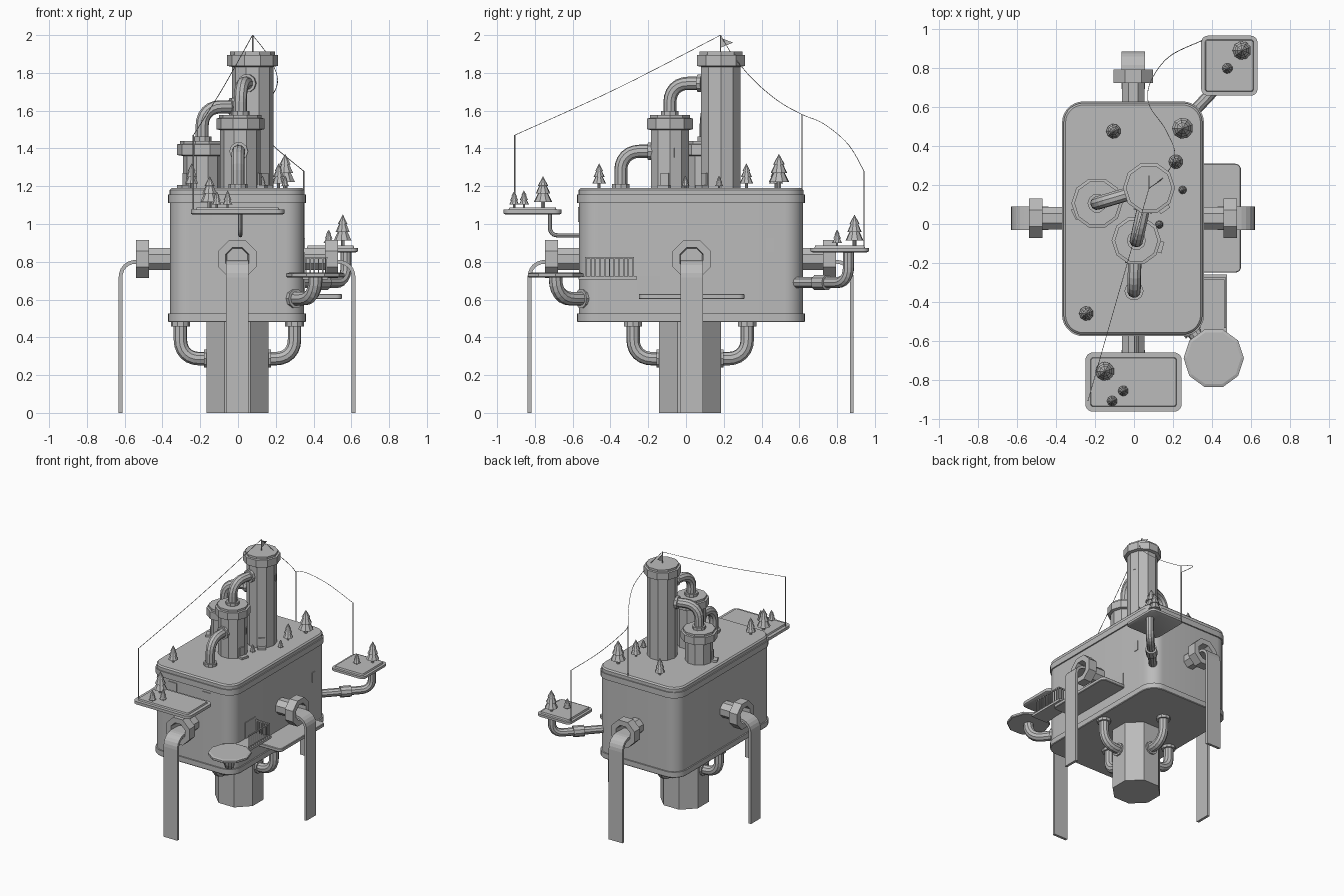
import bpy, bmesh, math
from mathutils import Vector as V, Quaternion

if "Cube" in bpy.data.objects:
    bpy.data.objects.remove(bpy.data.objects["Cube"])

grey = bpy.data.materials.new("plain_grey")
grey.diffuse_color = (0.5, 0.5, 0.5, 1)
grey.use_nodes = True
grey.node_tree.nodes["Principled BSDF"].inputs["Base Color"].default_value = grey.diffuse_color


def finish(name, bm, smooth=False):
    bmesh.ops.recalc_face_normals(bm, faces=bm.faces)
    me = bpy.data.meshes.new(name)
    bm.to_mesh(me)
    bm.free()
    me.materials.append(grey)
    if smooth:
        me.shade_smooth()
        me.set_sharp_from_angle(angle=math.radians(30))
    ob = bpy.data.objects.new(name, me)
    bpy.context.collection.objects.link(ob)
    return ob


def loft(name, rings, smooth=False):
    """Skin a list of equal-length point rings and cap both ends."""
    bm = bmesh.new()
    vs = [[bm.verts.new(p) for p in r] for r in rings]
    n = len(rings[0])
    for a, b in zip(vs, vs[1:]):
        for i in range(n):
            j = (i + 1) % n
            bm.faces.new((a[i], a[j], b[j], b[i]))
    bm.faces.new(vs[0])
    bm.faces.new(vs[-1])
    return finish(name, bm, smooth)


def lathe(name, base, profile, n=8, axis=(0, 0, 1), phase=0.0, smooth=False):
    """Revolve (radius, height) pairs about an axis from base."""
    q = V(axis).to_track_quat('Z', 'Y')
    ang = [phase + 2 * math.pi * i / n for i in range(n)]
    return loft(name, [[V(base) + q @ V((r * math.cos(a), r * math.sin(a), h)) for a in ang]
                       for r, h in profile], smooth)


def slab(name, x, y, levels, rad, seg=5, smooth=True):
    """Rounded rectangle lofted through (z, inset) levels."""
    rings = []
    for z, inset in levels:
        r = max(rad - inset, 0.005)
        ring = []
        for k, (sx, sy) in enumerate(((1, 1), (-1, 1), (-1, -1), (1, -1))):
            cx = (x[1] - inset - r) if sx > 0 else (x[0] + inset + r)
            cy = (y[1] - inset - r) if sy > 0 else (y[0] + inset + r)
            for i in range(seg + 1):
                a = (k + i / seg) * math.pi / 2
                ring.append((cx + r * math.cos(a), cy + r * math.sin(a), z))
        rings.append(ring)
    return loft(name, rings, smooth)


def box(name, c, s, turn=0.0):
    q = Quaternion((0, 0, 1), turn)
    sq = ((-1, -1), (1, -1), (1, 1), (-1, 1))
    return loft(name, [[V(c) + q @ V((a * s[0] / 2, b * s[1] / 2, h * s[2] / 2)) for a, b in sq]
                       for h in (-1, 1)])


def fillet(pts, r, n=6):
    pts = [V(p) for p in pts]
    out = [pts[0]]
    for a, b, c in zip(pts, pts[1:], pts[2:]):
        p, q = b + (a - b).normalized() * r, b + (c - b).normalized() * r
        for i in range(n + 1):
            t = i / n
            w = 0.82 * 2 * t * (1 - t)   # rounder than a plain parabola
            d = (1 - t) ** 2 + w + t * t
            out.append((p * (1 - t) ** 2 + b * w + q * t * t) / d)
    return out + [pts[-1]]


def sweep(name, path, sec, side=None, smooth=False):
    """Carry a flat section along a path without twisting."""
    path = [V(p) for p in path]
    segs = [(b - a).normalized() for a, b in zip(path, path[1:])]
    tans = [segs[0]] + [(a + b).normalized() for a, b in zip(segs, segs[1:])] + [segs[-1]]
    u = V(side) if side else tans[0].orthogonal().normalized()
    rings, last = [], tans[0]
    for p, t in zip(path, tans):
        u = last.rotation_difference(t) @ u
        v = t.cross(u)
        rings.append([p + u * a + v * b for a, b in sec])
        last = t
    return loft(name, rings, smooth)


def circle(r, n):
    return [(r * math.cos(2 * math.pi * i / n), r * math.sin(2 * math.pi * i / n)) for i in range(n)]


def pipe(name, pts, r=0.035, bend=0.1, collars=(True, True), smooth=False):
    sweep(name, fillet(pts, bend), circle(r, 10), smooth=smooth)
    for on, a, b in zip(collars, (pts[0], pts[-1]), (pts[1], pts[-2])):
        if on:
            lathe(name + "_collar", a, [(r * 1.4, 0), (r * 1.4, 0.022)], 10, V(b) - V(a))


# Main body with rims, and the column below
slab("body", (-0.37, 0.36), (-0.577, 0.63),
     [(0.48, 0.004), (0.485, 0), (0.525, 0), (0.525, 0.01), (1.11, 0.01), (1.11, 0),
      (1.155, 0), (1.155, 0.008), (1.18, 0.008), (1.19, 0.018)], 0.11, 7)
lathe("column", (-0.003, 0.022, 0), [(0.178, 0), (0.178, 0.49)], 8, phase=math.pi / 8)

# Four pipes from the body underside into the column
for dx, dy in ((1, 0), (-1, 0), (0, 1), (0, -1)):
    P = lambda d, z: (-0.003 + dx * d, 0.022 + dy * d, z)
    pipe("under_pipe", [P(0.302, 0.48), P(0.302, 0.287), P(0.155, 0.287)], 0.036, 0.1)

# Four spouts, each pouring a flat fall to the ground
for dx, dy, wall in ((1, 0, 0.35), (-1, 0, 0.36), (0, 1, 0.615), (0, -1, 0.567)):
    P = lambda d, z: (-0.004 if dy else dx * (wall + d), 0.03 if dx else dy * (wall + d), z)
    lathe("spout", P(-0.01, 0.815),
          [(0.063, 0), (0.063, 0.12), (0.109, 0.12), (0.109, 0.19), (0.066, 0.19), (0.06, 0.08)],
          8, (dx, dy, 0), math.pi / 8)
    sweep("water_fall", fillet([P(0.08, 0.8), P(0.262, 0.8), P(0.262, 0)], 0.085),
          [(-0.06, -0.01), (0.06, -0.01), (0.06, 0.01), (-0.06, 0.01)], (dy, -dx, 0))

# Three capped towers, each with a door, step and window
towers = ((0.077, 0.185, 1.912, 0.11, 0.134, (0.08, -0.11)),
          (0.012, -0.085, 1.577, 0.106, 0.127, (0.13, -0.035)),
          (-0.19, 0.107, 1.44, 0.1, 0.132, (-0.11, -0.055)))
for x, y, top, r, rc, d in towers:
    lathe("tower", (x, y, 0), [(r, 1.18), (r, top - 0.08), (rc, top - 0.075), (rc, top - 0.018),
                               (rc - 0.015, top - 0.016), (rc - 0.015, top)], 10)
    u = V((d[0], d[1], 0)).normalized()
    t = math.atan2(u.y, u.x)
    c = V((x, y, 0)) + u * r
    box("tower_step", c + u * 0.005 + V((0, 0, 1.198)), (0.06, 0.06, 0.016), t)
    box("tower_door", c - u * 0.001 + V((0, 0, 1.235)), (0.009, 0.045, 0.07), t)
    a = math.radians(18)
    box("tower_window", (x + r * 0.95 * math.cos(a), y + r * 0.95 * math.sin(a), top - 0.2),
        (0.009, 0.018, 0.05), a)

# Pipes linking roof and towers
pipe("roof_pipe", [(0, -0.345, 1.19), (0, -0.345, 1.385), (0.004, -0.18, 1.385)], 0.035, 0.1)
pipe("middle_pipe", [(0.012, -0.085, 1.577), (0.012, -0.085, 1.745), (0.05, 0.085, 1.745)], 0.035, 0.1)
pipe("low_pipe", [(-0.19, 0.107, 1.44), (-0.19, 0.107, 1.62), (-0.02, 0.157, 1.62)], 0.035, 0.1)

# Front platform with a thin bent strut
slab("front_platform", (-0.25, 0.245), (-0.965, -0.66),
     [(1.05, 0.01), (1.055, 0), (1.077, 0), (1.077, 0.026), (1.088, 0.03)], 0.04)
sweep("front_strut", fillet([(0.012, -0.72, 1.055), (0.012, -0.72, 0.94), (0.012, -0.56, 0.94)], 0.04),
      circle(0.011, 8))
for x in (-0.175, 0.125):
    box("front_window", (x, -0.568, 1.05), (0.075, 0.008, 0.08))

# Back platform on a jointed pipe
slab("back_platform", (0.345, 0.635), (0.66, 0.968),
     [(0.85, 0.01), (0.855, 0), (0.873, 0), (0.873, 0.02), (0.885, 0.024)], 0.035)
A, B = V((0.295, 0.565, 0.69)), V((0.572, 0.86, 0.69))
pipe("back_pipe", [A, B, (0.572, 0.86, 0.855)], 0.03, 0.08, (True, False))
lathe("back_pipe_joint", A.lerp(B, 0.42), [(0.042, 0), (0.042, 0.08)], 10, B - A)

# Round deck on a bent pipe, with a walkway and railing
lathe("round_deck", (0.41, -0.69, 0), [(0.15, 0.718), (0.155, 0.722), (0.155, 0.737), (0.14, 0.742)], 10)
pipe("deck_pipe", [(0.295, -0.54, 0.605), (0.41, -0.69, 0.605), (0.41, -0.69, 0.725)], 0.037, 0.1,
     (True, False))
box("walkway", (0.41, -0.415, 0.714), (0.135, 0.31, 0.018))
for i in range(11):
    box("railing_post", (0.468, -0.53 + 0.025 * i, 0.77), (0.007, 0.007, 0.1))
for i in range(5):
    box("railing_post", (0.36 + 0.022 * i, -0.28, 0.77), (0.007, 0.007, 0.1))
box("railing_top", (0.468, -0.405, 0.822), (0.01, 0.26, 0.009))
box("railing_end_top", (0.41, -0.28, 0.822), (0.12, 0.01, 0.009))

# Right ledge, doors and window on the right wall
slab("right_ledge", (0.33, 0.55), (-0.25, 0.31), [(0.602, 0.004), (0.606, 0), (0.626, 0), (0.63, 0.004)], 0.03)
for name, y, z, w, h in (("ledge_door", -0.2, 0.675, 0.125, 0.1), ("ledge_door", 0.24, 0.675, 0.125, 0.1),
                         ("walkway_door", -0.345, 0.785, 0.13, 0.13), ("side_window", 0.443, 0.888, 0.038, 0.075)):
    box(name, (0.35, y, z), (0.009, w, h))

# Trees: x, y, ground, height, radius
for x, y, z, h, r in ((-0.105, 0.477, 1.19, 0.13, 0.038), (0.25, 0.492, 1.19, 0.18, 0.055),
                      (0.215, 0.32, 1.19, 0.13, 0.037), (0.25, 0.175, 1.19, 0.065, 0.021),
                      (0.13, -0.003, 1.19, 0.065, 0.021), (-0.245, -0.46, 1.19, 0.13, 0.037),
                      (-0.15, -0.757, 1.087, 0.165, 0.049), (-0.055, -0.858, 1.087, 0.09, 0.027),
                      (-0.112, -0.91, 1.087, 0.085, 0.027), (0.555, 0.892, 0.884, 0.165, 0.048),
                      (0.48, 0.8, 0.884, 0.085, 0.027)):
    lathe("tree", (x, y, z), [(r * 0.22, -0.004), (r * 0.22, h * 0.2), (r, h * 0.18), (r * 0.52, h * 0.47),
                              (r * 0.8, h * 0.45), (r * 0.38, h * 0.72), (r * 0.56, h * 0.7), (0.001, h)], 9)

# Mast, flag, poles and wires
poles = {"mast": (0.077, 0.183, 1.9, 2.0), "front_pole": (-0.236, -0.907, 1.08, 1.47),
         "roof_pole": (0.077, 0.614, 1.18, 1.58), "back_pole": (0.348, 0.942, 0.875, 1.28)}
for name, (x, y, z0, z1) in poles.items():
    lathe(name, (x, y, 0), [(0.004, z0), (0.004, z1)], 6)
loft("flag", [[(0.077 + s, 0.185, 1.985), (0.077 + s, 0.25, 1.96), (0.077 + s, 0.185, 1.935)]
              for s in (-0.002, 0.002)])


def curve_through(pts, n=6):
    p = [V(q) for q in (pts[0], *pts, pts[-1])]
    out = []
    for a, b, c, d in zip(p, p[1:], p[2:], p[3:]):
        for i in range(n):
            t = i / n
            out.append(0.5 * (2 * b + (c - a) * t + (2 * a - 5 * b + 4 * c - d) * t * t
                              + (3 * b - a - 3 * c + d) * t ** 3))
    return out + [p[-1]]


sweep("front_wire", curve_through([(0.077, 0.183, 2.0), (-0.08, -0.36, 1.72), (-0.236, -0.907, 1.47)]),
      circle(0.002, 4))
sweep("back_wire", curve_through([(0.077, 0.183, 2.0), (0.16, 0.25, 1.89), (0.21, 0.36, 1.76),
                                  (0.16, 0.49, 1.65), (0.077, 0.614, 1.58), (0.085, 0.73, 1.53),
                                  (0.18, 0.86, 1.42), (0.348, 0.942, 1.28)]), circle(0.002, 4))
